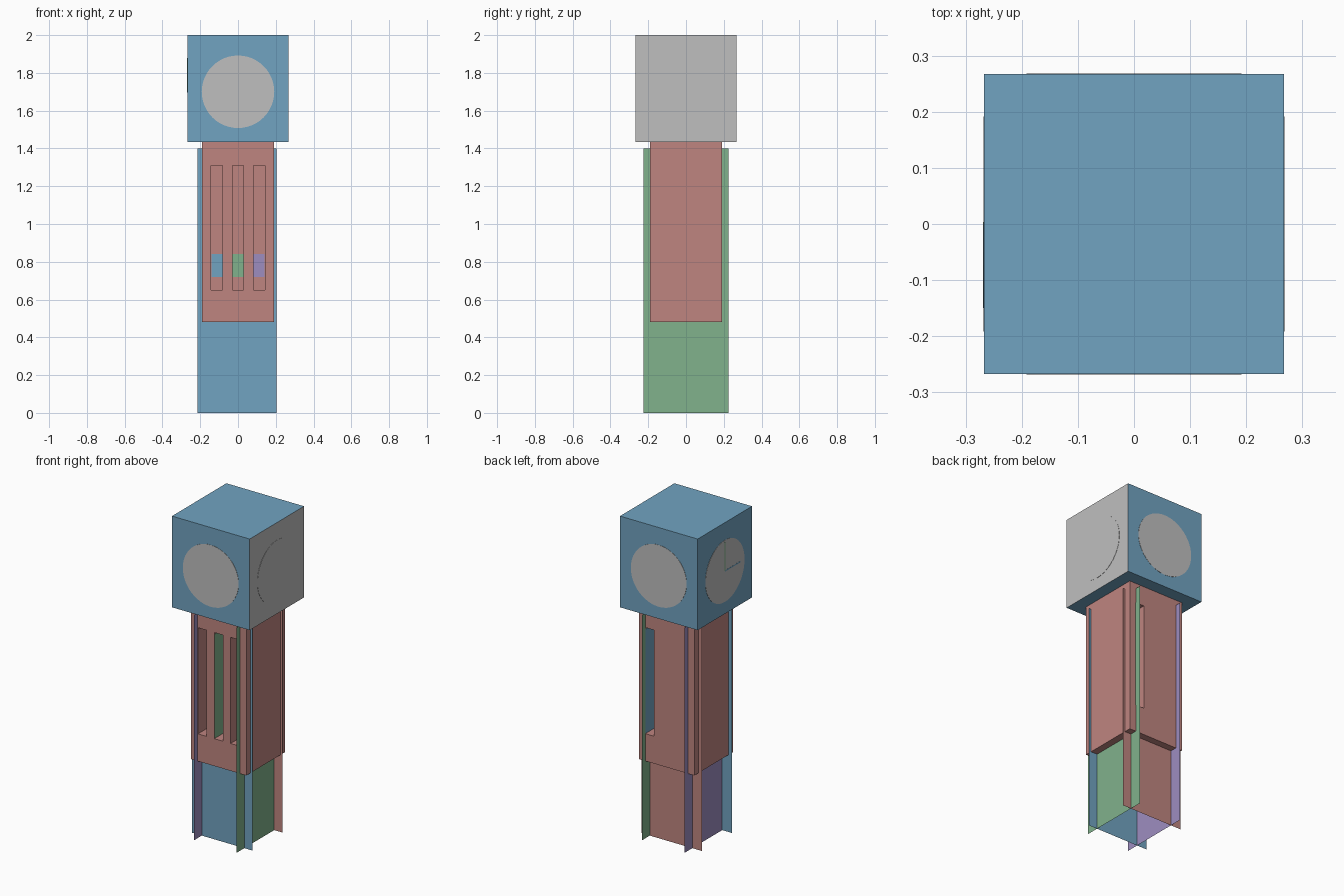
import bpy, bmesh, math
from mathutils import Matrix

cube = bpy.data.objects.get("Cube")
if cube:
    bpy.data.objects.remove(cube, do_unlink=True)


def material(name, rgb):
    m = bpy.data.materials.new(name)
    m.use_nodes = True
    m.diffuse_color = (*rgb, 1)
    m.node_tree.nodes["Principled BSDF"].inputs["Base Color"].default_value = (*rgb, 1)
    return m


blue = material("soft_blue", (0.165, 0.366, 0.533))
red = material("dusty_red", (0.521, 0.235, 0.216))
green = material("sage_green", (0.220, 0.445, 0.262))
purple = material("lavender", (0.337, 0.270, 0.527))
grey = material("light_grey", (0.521, 0.521, 0.521))


def finish(name, bm, *mats):
    me = bpy.data.meshes.new(name)
    bm.to_mesh(me)
    bm.free()
    ob = bpy.data.objects.new(name, me)
    bpy.context.collection.objects.link(ob)
    for m in mats:
        me.materials.append(m)
    return ob


def box(name, lo, hi, *mats):
    bm = bmesh.new()
    size = [b - a for a, b in zip(lo, hi)]
    mid = [(a + b) / 2 for a, b in zip(lo, hi)]
    bmesh.ops.create_cube(bm, size=1, matrix=Matrix.Translation(mid) @ Matrix.Diagonal((*size, 1)))
    return finish(name, bm, *mats)


# Clock head: one side is plain grey
head = box("clock_head", (-0.267, -0.267, 1.433), (0.267, 0.267, 2), blue, grey)
for p in head.data.polygons:
    if p.normal.x > 0.9:
        p.material_index = 1

# Round dial on each side of the head
for i, side in enumerate(("front", "left", "back", "right")):
    bm = bmesh.new()
    m = (Matrix.Rotation(i * math.pi / 2, 4, "Z") @ Matrix.Translation((0, -0.2655, 1.7))
         @ Matrix.Rotation(math.pi / 2, 4, "X"))
    bmesh.ops.create_cone(bm, cap_ends=True, segments=48, radius1=0.192, radius2=0.192,
                          depth=0.006, matrix=m)
    finish("dial_" + side, bm, grey)

# Hands on the right dial
box("minute_hand", (-0.2692, -0.004, 1.7), (-0.268, 0.004, 1.88), green)
box("hour_hand", (-0.2692, -0.15, 1.696), (-0.268, 0, 1.704), blue)

# Shaft with tall narrow slots
shaft = box("shaft", (-0.19, -0.19, 0.48), (0.19, 0.19, 1.433), red)
slots = [(-0.112, -1), (0, -1), (0.112, -1), (0.117, 1)]
for x, s in slots:
    ys = sorted((s * 0.10, s * 0.25))
    cutter = box("slot_cutter", (x - 0.03, ys[0], 0.65), (x + 0.03, ys[1], 1.31), red)
    cutter.hide_render = True
    mod = shaft.modifiers.new("slot", "BOOLEAN")
    mod.operation = "DIFFERENCE"
    mod.solver = "EXACT"
    mod.object = cutter
    bpy.context.view_layer.objects.active = shaft
    bpy.ops.object.modifier_apply(modifier=mod.name)
    bpy.data.objects.remove(cutter, do_unlink=True)

# Coloured weights set deep in the front slots, and coloured slot walls
for name, x, m in (("right", -0.112, blue), ("middle", 0, green), ("left", 0.112, purple)):
    box("weight_" + name, (x - 0.029, -0.105, 0.72), (x + 0.029, -0.099, 0.84), m)
box("front_slot_wall", (-0.031, -0.189, 0.652), (-0.028, -0.1, 1.30), green)
box("back_slot_wall", (0.145, 0.1, 0.652), (0.148, 0.189, 1.30), blue)


# Crossing panels: full width under the shaft, thin edges running up beside it
def panel(name, axis, offset, lo, hi, mat):
    bm = bmesh.new()
    edge = 0.188
    for a, b, z0, z1 in ((lo, hi, 0, 0.481), (lo, -edge, 0.481, 1.4), (edge, hi, 0.481, 1.4)):
        corners = ((a, z0), (b, z0), (b, z1), (a, z1))
        bm.faces.new([bm.verts.new((t, offset, z) if axis == "x" else (offset, t, z))
                      for t, z in corners])
    finish(name, bm, mat)


panel("front_panel", "x", -0.147, -0.214, 0.204, blue)
panel("back_panel", "x", 0.147, -0.214, 0.204, red)
panel("left_panel", "y", 0.146, -0.225, 0.225, green)
panel("right_panel", "y", -0.146, -0.225, 0.225, purple)
